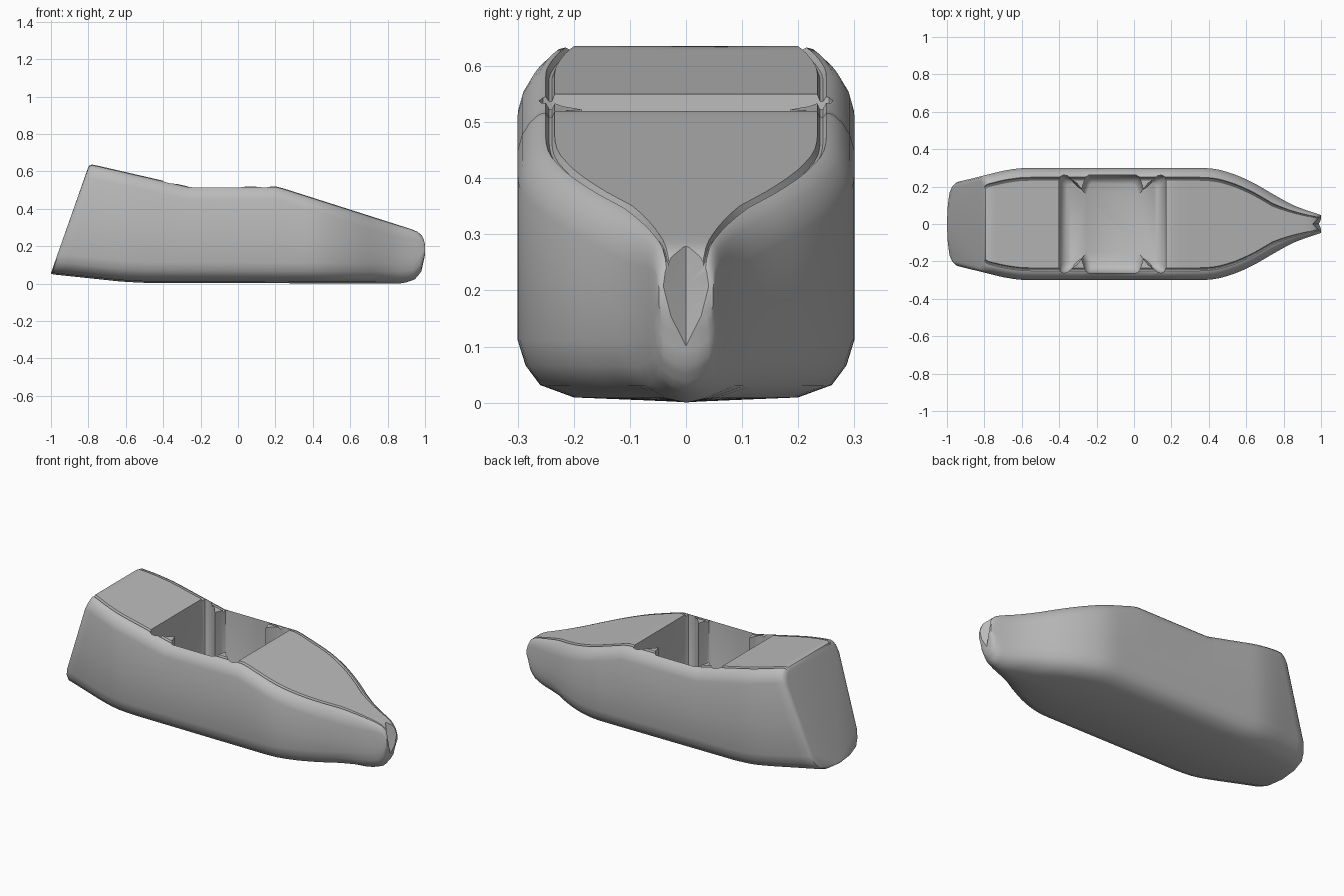
import bpy, bmesh, math
from mathutils import Vector

if "Cube" in bpy.data.objects:
    bpy.data.objects.remove(bpy.data.objects["Cube"])

paint = bpy.data.materials.new("plain grey")
paint.diffuse_color = (0.5, 0.5, 0.5, 1)
paint.use_nodes = True
paint.node_tree.nodes["Principled BSDF"].inputs["Base Color"].default_value = paint.diffuse_color

# hull outlines along the length
WIDTH = [(-1, .20), (-.985, .215), (-.9, .235), (-.8, .26), (-.7, .285), (-.6, .30), (.38, .30),
         (.45, .293), (.55, .262), (.65, .215), (.75, .155), (.85, .10), (.92, .074),
         (.97, .058), (1, .048)]
TOP = [(-.8, .638), (-.77, .635), (-.27, .52), (.2, .52), (.24, .51), (.93, .29), (.96, .277),
       (.98, .26), (.992, .24), (1, .21)]
BOTTOM = [(-1, .05), (-.62, .01), (-.5, .004), (.86, .0), (.91, .008), (.95, .025),
          (.98, .065), (1, .15)]


def lerp(table, x):
    if x <= table[0][0]:
        return table[0][1]
    for (a, u), (b, v) in zip(table, table[1:]):
        if x <= b:
            return u + (v - u) * (x - a) / (b - a)
    return table[-1][1]


def width(x):
    r = .03 if -.97 < x < .9 else 0
    return sum(lerp(WIDTH, x + r * k) for k in (-1, -.5, 0, .5, 1)) / 5


def make(name, bm):
    bmesh.ops.recalc_face_normals(bm, faces=bm.faces)
    mesh = bpy.data.meshes.new(name)
    bm.to_mesh(mesh)
    bm.free()
    ob = bpy.data.objects.new(name, mesh)
    bpy.context.collection.objects.link(ob)
    mesh.materials.append(paint)
    return ob


def loft(bm, rings):
    rows = [[bm.verts.new(p) for p in r] for r in rings]
    n = len(rows[0])
    for a, b in zip(rows, rows[1:]):
        for i in range(n):
            j = (i + 1) % n
            bm.faces.new((a[i], a[j], b[j], b[i]))
    bm.faces.new(rows[0])
    bm.faces.new(rows[-1])


def section(xb, xt, inset=0):
    """Rounded cross-section with a grooved shoulder; leans when xb != xt."""
    zb, zt = lerp(BOTTOM, xb) + inset * .3, lerp(TOP, xt) - inset
    h = zt - zb
    s = min(1, h / .3)
    w0 = width((xb + xt) / 2)
    e = min(.066, .42 * w0) / .066
    t, r = s * min(1, e + .3), s
    # (distance in from the side, height)
    pts = [(.066 * e, zt), (.061 * e, zt - .012 * t), (.056 * e, zt - .012 * t),
           (.050 * e, zt - .003 * t), (.038 * e, zt - .006 * t), (.022 * e, zt - .02 * t),
           (.008 * e, zt - .042 * t), (0, zt - .07 * t), (0, zb + h * .5), (0, zb + .11 * r),
           (.014 * e, zb + .065 * r), (.04 * e, zb + .03 * r), (.1 * e, zb + .008 * r)]
    half = []
    for d, z in pts:
        x = xb + (xt - xb) * (z - zb) / h
        half.append((x, max(width(x) - d - inset, .004), z))
    return ([(xt, 0, zt)] + half + [(xb, 0, zb)]
            + [(x, -y, z) for x, y, z in reversed(half)])


# hull: leaning stations at the tail, upright ones from the middle to the nose
stations = [section(-1, -.803, .022), section(-.997, -.795, .007), section(-.985, -.78)]
stations += [section(-.985 + .685 * k / 14, -.78 + .48 * k / 14) for k in range(1, 15)]
stations += [section(x, x) for x in (-.27, -.1, .1, .2, .22, .24, .3, .35)]
stations += [section(x, x) for x in [.38 + .04 * k for k in range(14)]]
stations += [section(x, x) for x in (.93, .945, .96, .97, .98, .987, .993, 1)]
bm = bmesh.new()
loft(bm, stations)
hull = make("hull", bm)

# cockpit cutter: opening with pointed rib bulkheads on both sides
edge = [(-.40, .235), (-.392, .255), (-.375, .262), (-.355, .258), (-.33, .235), (-.305, .218),
        (-.28, .185), (-.268, .225), (-.258, .252), (-.24, .262), (.01, .262), (.028, .252),
        (.038, .225), (.05, .185), (.075, .218), (.10, .235), (.125, .258), (.145, .262),
        (.162, .255), (.17, .235)]
outline = edge + [(x, -y) for x, y in reversed(edge)]
cx = -.115
rings = []
for z, inset in ((.8, 0), (.12, 0), (.085, .008), (.06, .025), (.05, .045)):
    kx, ky = 1 - inset / .285, 1 - inset / .262
    rings.append([(cx + (x - cx) * kx, y * ky, z) for x, y in outline])
bm = bmesh.new()
loft(bm, rings)
cockpit = make("cockpit_cutter", bm)

# nose notch cutter: a wedge that narrows towards the bottom
bm = bmesh.new()
for p in [(1.03, .075, .207), (1.03, -.075, .207), (1.03, .05, .32), (1.03, -.05, .32),
          (.965, 0, .207), (.95, 0, .32), (1.0, 0, .05), (1.03, 0, .05)]:
    bm.verts.new(p)
bmesh.ops.convex_hull(bm, input=bm.verts)
notch = make("notch_cutter", bm)

for cutter in (cockpit, notch):
    cutter.hide_render = True
    cutter.hide_viewport = True
    cut = hull.modifiers.new(cutter.name, 'BOOLEAN')
    cut.operation = 'DIFFERENCE'
    cut.solver = 'EXACT'
    cut.object = cutter

# bake the cuts, then smooth with crisp rims
bpy.context.view_layer.update()
mesh = bpy.data.meshes.new_from_object(hull.evaluated_get(bpy.context.evaluated_depsgraph_get()))
hull.modifiers.clear()
hull.data = mesh
for cutter in (cockpit, notch):
    bpy.data.objects.remove(cutter)
bpy.context.view_layer.objects.active = hull
hull.select_set(True)
bpy.ops.object.shade_smooth_by_angle(angle=math.radians(40))
